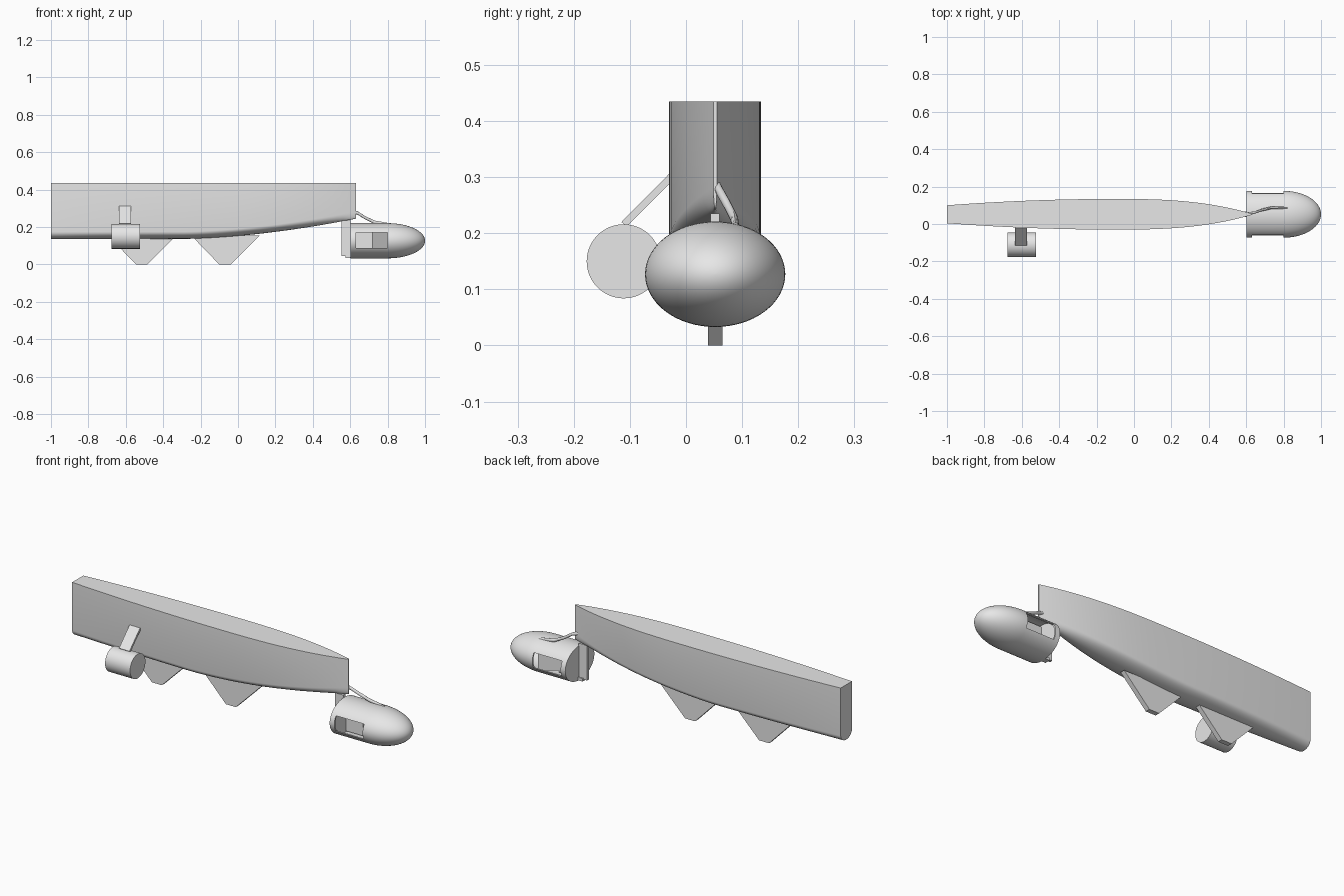
import bpy, bmesh, math
from mathutils import Vector

default = bpy.data.objects.get("Cube")
if default:
    bpy.data.objects.remove(default, do_unlink=True)

GREY = (0.8, 0.8, 0.8, 1.0)
mat = bpy.data.materials.new("light_grey")
mat.use_nodes = True
mat.diffuse_color = GREY
mat.node_tree.nodes["Principled BSDF"].inputs["Base Color"].default_value = GREY

MID = 0.052      # centre line of hull and pod in y
POD_Z = 0.127    # pod axis height


def finish(name, bm, smooth=False):
    bmesh.ops.recalc_face_normals(bm, faces=bm.faces)
    mesh = bpy.data.meshes.new(name)
    bm.to_mesh(mesh)
    bm.free()
    mesh.materials.append(mat)
    ob = bpy.data.objects.new(name, mesh)
    bpy.context.collection.objects.link(ob)
    if smooth:
        smooth_shade(ob)
    return ob


def make_active(ob):
    bpy.ops.object.select_all(action='DESELECT')
    ob.select_set(True)
    bpy.context.view_layer.objects.active = ob


def smooth_shade(ob):
    make_active(ob)
    bpy.ops.object.shade_smooth_by_angle(angle=math.radians(35))


def loft(name, rings, smooth=True):
    """Skin closed rings of equal size and cap both ends."""
    bm = bmesh.new()
    rows = [[bm.verts.new(p) for p in ring] for ring in rings]
    n = len(rows[0])
    for a, b in zip(rows, rows[1:]):
        for i in range(n):
            j = (i + 1) % n
            bm.faces.new((a[i], a[j], b[j], b[i]))
    bm.faces.new(rows[0])
    bm.faces.new(rows[-1])
    return finish(name, bm, smooth)


def prism(name, points, offset):
    off = Vector(offset)
    return loft(name, [points, [Vector(p) + off for p in points]], False)


def ellipse(x, y, z, ry, rz, n=64):
    angles = [math.tau * i / n for i in range(n)]
    return [(x, y + ry * math.cos(a), z + rz * math.sin(a)) for a in angles]


def subtract(ob, cutter):
    make_active(ob)
    mod = ob.modifiers.new("cut", 'BOOLEAN')
    mod.operation = 'DIFFERENCE'
    mod.solver = 'EXACT'
    mod.object = cutter
    bpy.ops.object.modifier_apply(modifier=mod.name)
    bpy.data.objects.remove(cutter, do_unlink=True)


# Hull: wall-sided, round bilge, keel rising to a sharp bow
def hull_section(x):
    if x < -0.1:
        half = 0.082 - 0.034 * ((x + 0.1) / 0.9) ** 2
    else:
        half = 0.082 - 0.079 * ((x + 0.1) / 0.73) ** 2.7
    keel = 0.137 + 0.108 * max(0, (x + 0.3) / 0.93) ** 1.7
    bilge = 0.038
    ring = [(x, MID + half, 0.435), (x, MID - half, 0.435)]
    for i in range(17):
        a = math.pi * i / 16
        ring.append((x, MID - half * math.cos(a), keel + bilge * (1 - math.sin(a))))
    return ring


loft("hull", [hull_section(-1 + 1.63 * i / 48) for i in range(49)])

# Two keel fins
for name, x in (("aft_fin", -0.515), ("fore_fin", -0.07)):
    outline = [(x - 0.18, MID - 0.013, 0.155), (x - 0.03, MID - 0.013, 0),
               (x + 0.03, MID - 0.013, 0), (x + 0.185, MID - 0.013, 0.155)]
    prism(name, outline, (0, 0.026, 0))

# Side drum and its slanted bracket
loft("side_drum", [ellipse(x, -0.111, 0.15, 0.066, 0.066) for x in (-0.675, -0.525)])
prism("drum_bracket", [(-0.635, -0.115, 0.220), (-0.635, -0.106, 0.212),
                       (-0.635, -0.015, 0.303), (-0.635, -0.024, 0.312)], (0.063, 0, 0))


# Bow pod: hollow shell with a rounded nose
def pod(name, start, scale):
    rings = [ellipse(start, MID, POD_Z, 0.125 * scale, 0.094 * scale)]
    for i in range(21):
        a = math.radians(89 * i / 20)
        r = scale * math.cos(a)
        rings.append(ellipse(0.8 + 0.2 * scale * math.sin(a), MID, POD_Z,
                             0.125 * r, 0.094 * r))
    return loft(name, rings)


shell = pod("bow_pod", 0.602, 1)
subtract(shell, pod("cavity", 0.618, 0.93))
window = [(0.63, -0.2, 0.087), (0.8, -0.2, 0.087), (0.8, -0.2, 0.17), (0.63, -0.2, 0.17)]
subtract(shell, prism("window_cutter", window, (0, 0.5, 0)))
smooth_shade(shell)

# Upright plate carrying the pod, and the angled vane inside it
prism("pod_plate", [(0.553, MID - 0.008, 0.045), (0.72, MID - 0.008, 0.045),
                    (0.72, MID - 0.008, 0.205), (0.603, MID - 0.008, 0.205),
                    (0.603, MID - 0.008, 0.235), (0.553, MID - 0.008, 0.235)], (0, 0.016, 0))
prism("inner_vane", [(0.715, MID - 0.008, 0.055), (0.805, MID + 0.06, 0.055),
                     (0.805, MID + 0.07, 0.055), (0.715, MID + 0.008, 0.055)], (0, 0, 0.14))
prism("pod_lug", [(0.575, MID - 0.015, 0.036), (0.61, MID - 0.015, 0.036),
                  (0.61, MID - 0.015, 0.052), (0.575, MID - 0.015, 0.052)], (0, 0.03, 0))

# Bent strut from the bow to the top of the pod
path = [(0.59, 0.053, 0.29), (0.64, 0.06, 0.275), (0.68, 0.074, 0.25),
        (0.73, 0.086, 0.226), (0.82, 0.088, 0.21)]
loft("bow_strut", [ellipse(x, y, z, 0.007, 0.009, 12) for x, y, z in path])
